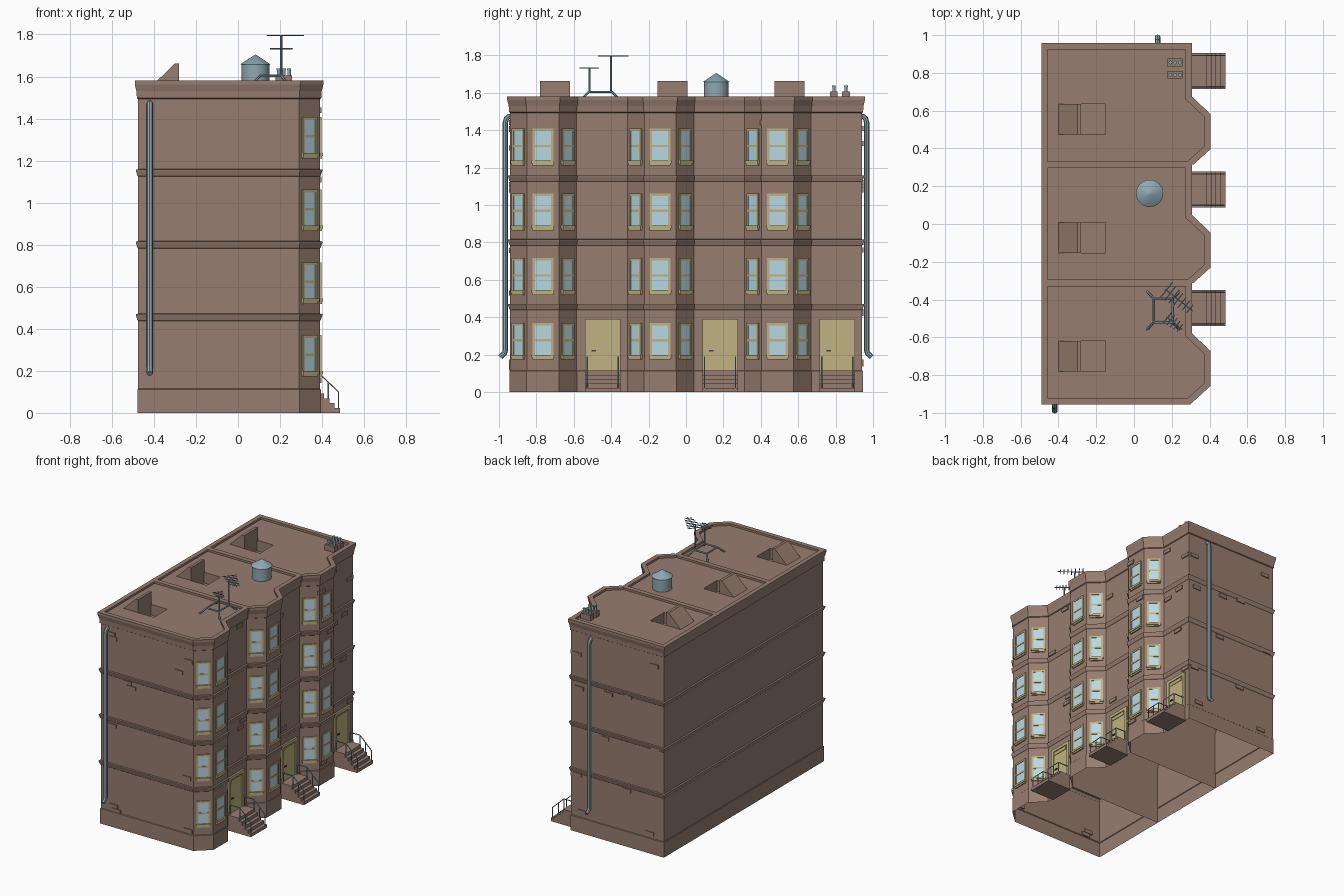
import bpy, bmesh, math
from mathutils import Matrix, Vector

if "Cube" in bpy.data.objects:
    bpy.data.objects.remove(bpy.data.objects["Cube"])

UNIT, Y0, ROOF = 0.627, -0.94, 1.565
STARTS = [Y0 + UNIT * i for i in range(3)]


def material(name, rgb):
    m = bpy.data.materials.new(name)
    m.diffuse_color = (*rgb, 1)
    m.use_nodes = True
    m.node_tree.nodes["Principled BSDF"].inputs["Base Color"].default_value = m.diffuse_color
    return m


BRICK = material("brownstone", (0.31, 0.205, 0.16))
TRIM = material("khaki_trim", (0.53, 0.45, 0.22))
GLASS = material("pale_glass", (0.47, 0.70, 0.78))
METAL = material("blue_grey_metal", (0.27, 0.39, 0.44))
DARK = material("dark_metal", (0.05, 0.06, 0.06))


def finish(bm, name, mat, smooth=False):
    bmesh.ops.recalc_face_normals(bm, faces=bm.faces[:])
    me = bpy.data.meshes.new(name)
    bm.to_mesh(me)
    bm.free()
    me.materials.append(mat)
    ob = bpy.data.objects.new(name, me)
    bpy.context.collection.objects.link(ob)
    if smooth:
        bpy.ops.object.select_all(action='DESELECT')
        ob.select_set(True)
        bpy.context.view_layer.objects.active = ob
        bpy.ops.object.shade_smooth_by_angle(angle=math.radians(40))
    return ob


def box(bm, lo, hi, frame=Matrix()):
    lo, hi = Vector(lo), Vector(hi)
    m = frame @ Matrix.Translation((lo + hi) / 2) @ Matrix.Diagonal((*(hi - lo), 1))
    bmesh.ops.create_cube(bm, size=1, matrix=m)


def prism(bm, xz, y0, y1):
    a = [bm.verts.new((x, y0, z)) for x, z in xz]
    b = [bm.verts.new((x, y1, z)) for x, z in xz]
    bm.faces.new(a)
    bm.faces.new(b[::-1])
    for i in range(len(a)):
        j = (i + 1) % len(a)
        bm.faces.new((a[i], b[i], b[j], a[j]))


def tubes(name, paths, radius, mat, res=1):
    cu = bpy.data.curves.new(name, 'CURVE')
    cu.dimensions, cu.bevel_depth, cu.bevel_resolution = '3D', radius, res
    cu.use_fill_caps = True
    for pts in paths:
        sp = cu.splines.new('POLY')
        sp.points.add(len(pts) - 1)
        for p, co in zip(sp.points, pts):
            p.co = (*co, 1)
    tmp = bpy.data.objects.new(name + "_path", cu)
    bpy.context.collection.objects.link(tmp)
    bpy.context.view_layer.update()
    me = bpy.data.meshes.new_from_object(tmp.evaluated_get(bpy.context.evaluated_depsgraph_get()))
    bpy.data.objects.remove(tmp)
    bm = bmesh.new()
    bm.from_mesh(me)
    return finish(bm, name, mat, True)


def outline(s):
    return [Vector(p) for p in ((-.475, s), (.29, s), (.39, s + .09), (.39, s + .26),
                                (.29, s + .355), (.29, s + UNIT), (-.475, s + UNIT))]


def offset(poly, dists):
    n = len(poly)
    nor = []
    for i in range(n):
        e = (poly[(i + 1) % n] - poly[i]).normalized()
        nor.append(Vector((e.y, -e.x)))
    out = []
    for i in range(n):
        a, b, da, db = nor[i - 1], nor[i], dists[i - 1], dists[i]
        det = a.x * b.y - a.y * b.x
        out.append(poly[i] + Vector((da * b.y - db * a.y, a.x * db - b.x * da)) / det)
    return out


# House shells: plinth, string courses and cornice lofted up the bay outline
profile = [(.004, 0), (.004, .112), (0, .116)]
for zb in (.47, .815, 1.157):
    profile += [(0, zb - .032), (.004, zb - .028), (.011, zb - .005), (.011, zb), (0, zb + .002)]
profile += [(0, 1.493), (.006, 1.497), (.008, 1.53), (.016, 1.562), (.016, 1.58)]

for k, s in enumerate(STARTS):
    bm = bmesh.new()
    poly = outline(s)
    rings = []
    for d, z in profile:
        ds = [d] * 7
        if k > 0:
            ds[0] = 0
        if k < 2:
            ds[5] = 0
        rings.append((offset(poly, ds), z))
    inner = offset(poly, [-.018] * 7)
    rings += [(inner, 1.58), (inner, ROOF)]
    rings = [[bm.verts.new((p.x, p.y, z)) for p in r] for r, z in rings]
    for a, b in zip(rings, rings[1:]):
        for i in range(7):
            j = (i + 1) % 7
            bm.faces.new((a[i], a[j], b[j], b[i]))
    # roof deck with sunken stairwell
    well = [(-.285, s + .16), (-.15, s + .16), (-.15, s + .32), (-.285, s + .32)]
    top = [bm.verts.new((x, y, ROOF)) for x, y in well]
    low = [bm.verts.new((x, y, ROOF - .08)) for x, y in well]
    for i in range(4):
        j = (i + 1) % 4
        bm.faces.new((top[i], top[j], low[j], low[i]))
    bm.faces.new(low)
    loops = [bm.edges.get((r[i], r[(i + 1) % len(r)])) for r in (rings[-1], top) for i in range(len(r))]
    bmesh.ops.triangle_fill(bm, use_beauty=True, edges=loops, normal=(0, 0, 1))
    finish(bm, f"house_{k + 1}", BRICK)

# Roof stair hoods
bm = bmesh.new()
for s in STARTS:
    prism(bm, [(-.40, ROOF), (-.28, ROOF), (-.28, 1.662), (-.30, 1.662)], s + .16, s + .32)
finish(bm, "roof_stair_hoods", BRICK)

# Bay windows: frames, sills and panes on three faces of every floor
frames, panes = bmesh.new(), bmesh.new()
for s in STARTS:
    pts = outline(s)
    for i, w in ((1, .094), (2, .112), (3, .094)):
        a, b = pts[i], pts[i + 1]
        mid, e = (a + b) / 2, b - a
        ang = math.atan2(-e.x, e.y)
        h = w / 2
        for f in range(4):
            M = Matrix.Translation((mid.x, mid.y, .187 + .346 * f)) @ Matrix.Rotation(ang - math.pi / 2, 4, 'Z')
            for side in (-1, 1):
                x0, x1 = sorted((side * h, side * (h - .013)))
                box(frames, (x0, -.005, 0), (x1, .007, .183), M)
            box(frames, (-h, -.005, .170), (h, .007, .183), M)
            box(frames, (-h, -.005, .084), (h, .006, .096), M)
            box(frames, (-h - .004, -.005, -.003), (h + .004, .014, .012), M)
            box(frames, (-h, -.005, -.014), (h, .009, -.003), M)
            box(panes, (-h + .01, -.005, .01), (h - .01, .003, .175), M)
finish(frames, "window_frames", TRIM)
finish(panes, "window_panes", GLASS)

# Doors with raised surround, slab and top panel
doors, handles, stoops = bmesh.new(), bmesh.new(), bmesh.new()
rails = []
for s in STARTS:
    a, b = s + .40, s + .59
    box(doors, (.285, a, .115), (.302, a + .025, .39), )
    box(doors, (.285, b - .025, .115), (.302, b, .39))
    box(doors, (.285, a + .025, .368), (.302, b - .025, .39))
    box(doors, (.285, a + .025, .115), (.295, b - .025, .368))
    box(doors, (.285, a + .035, .34), (.299, b - .035, .358))
    box(handles, (.29, a + .036, .218), (.303, a + .06, .226))
    # stepped stoop and hand rails
    prof = [(.285, 0), (.485, 0)]
    for i in range(5):
        x, z = .485 - .025 * i, .023 * (i + 1)
        prof += [(x, z)] if i == 0 else [(x, z - .023), (x, z)]
    prism(stoops, prof + [(.285, .115)], a, b)
    for y in (a + .012, b - .012):
        rails += [[(.30, y, .188), (.385, y, .188), (.478, y, .10), (.478, y, .02)],
                  [(.43, y, .145), (.43, y, .065)], [(.385, y, .188), (.385, y, .11)],
                  [(.305, y, .188), (.305, y, .11)]]
finish(doors, "doors", TRIM)
finish(handles, "door_handles", DARK)
finish(stoops, "stoops", BRICK)
tubes("stoop_rails", rails, .0035, METAL)

# Scattered raised bricks on both ends and the street side
bm = bmesh.new()
hw, hh, out = .034, .0135, .007
for x, z in ((-.39, 1.44), (-.375, 1.41), (.25, 1.405), (.17, 1.305), (-.255, 1.11), (-.22, 1.08),
             (-.38, .757), (.235, .53), (.25, .14), (-.37, .16), (-.345, .13)):
    box(bm, (x - hw, Y0 - out, z - hh), (x + hw, Y0 + .01, z + hh))
YE = Y0 + 3 * UNIT
for x, z in ((.24, 1.33), (.22, 1.08), (-.02, 1.10), (-.18, 1.12), (.01, .76), (-.17, .42),
             (.24, .43), (.2, .16), (-.4, 1.41), (-.41, .8), (-.36, .15)):
    box(bm, (x - hw, YE - .01, z - hh), (x + hw, YE + out, z + hh))
for y, z in ((-.40, 1.473), (-.54, 1.18), (-.36, .755), (-.385, .71), (.085, 1.36), (.12, .51),
             (.72, 1.06), (.84, 1.09), (.825, .76), (.905, 1.33), (.905, .42), (.71, 1.45)):
    box(bm, (.28, y - hw, z - hh), (.29 + out, y + hw, z + hh))
for y, z in ((.43, 1.44), (.53, 1.11), (.45, .155)):
    box(bm, (.38, y - hw, z - hh), (.39 + out, y + hw, z + hh))
finish(bm, "raised_bricks", BRICK)

# Drainpipes on both ends
pipe = [(.93, 1.474), (.948, 1.472), (.960, 1.462), (.966, 1.44), (.966, .225), (.970, .208), (.993, .187)]
tubes("drainpipes", [[(-.42, -y, z) for y, z in pipe], [(.125, y, z) for y, z in pipe]], .0145, METAL, 2)

# Water tank with conical lid
bm = bmesh.new()
at = lambda z: Matrix.Translation((.083, .162, z))
bmesh.ops.create_cone(bm, cap_ends=True, segments=32, radius1=.066, radius2=.066, depth=.095, matrix=at(1.6125))
bmesh.ops.create_cone(bm, cap_ends=True, segments=32, radius1=.072, radius2=.001, depth=.047, matrix=at(1.6815))
finish(bm, "water_tank", METAL, True)

# Chimney stacks with three pots each
stacks, pots = bmesh.new(), bmesh.new()
for y in (.79, .855):
    box(stacks, (.178, y - .021, ROOF), (.258, y + .021, 1.606))
    for x in (.193, .218, .243):
        bmesh.ops.create_cone(pots, cap_ends=True, segments=12, radius1=.008, radius2=.008, depth=.03,
                              matrix=Matrix.Translation((x, y, 1.62)))
        bmesh.ops.create_cone(pots, cap_ends=True, segments=12, radius1=.010, radius2=.010, depth=.007,
                              matrix=Matrix.Translation((x, y, 1.635)))
finish(stacks, "chimney_stacks", BRICK)
finish(pots, "chimney_pots", METAL)

# Aerial stand: square frame on splayed legs
sq = [(.105, -.52), (.205, -.52), (.205, -.395), (.105, -.395)]
stand = [[(*sq[i], 1.604), (*sq[(i + 1) % 4], 1.604)] for i in range(4)]
for x, y in sq:
    dx, dy = (.035 if x > .15 else -.035), (.038 if y > -.45 else -.038)
    stand.append([(x, y, 1.604), (x + dx, y + dy, ROOF)])
tubes("aerial_stand", stand, .006, METAL)

# Aerial masts and combs of cross rods
tubes("aerial_masts", [[(.205, -.40, 1.60), (.205, -.40, 1.796)], [(.205, -.515, 1.60), (.205, -.515, 1.732)]],
      .006, METAL)
rods = []
for p, q, z, n, half in (((.165, -.345), (.31, -.46), 1.796, 7, .052), ((.172, -.492), (.255, -.558), 1.732, 5, .036)):
    p, q = Vector((*p, z)), Vector((*q, z))
    d = (q - p).normalized()
    side = Vector((-d.y, d.x, 0))
    rods.append([p, q])
    for i in range(n):
        c, r = p.lerp(q, (i + .3) / n), half * (1 - .08 * i)
        rods.append([c - side * r, c + side * r])
tubes("aerial_rods", rods, .003, METAL)
